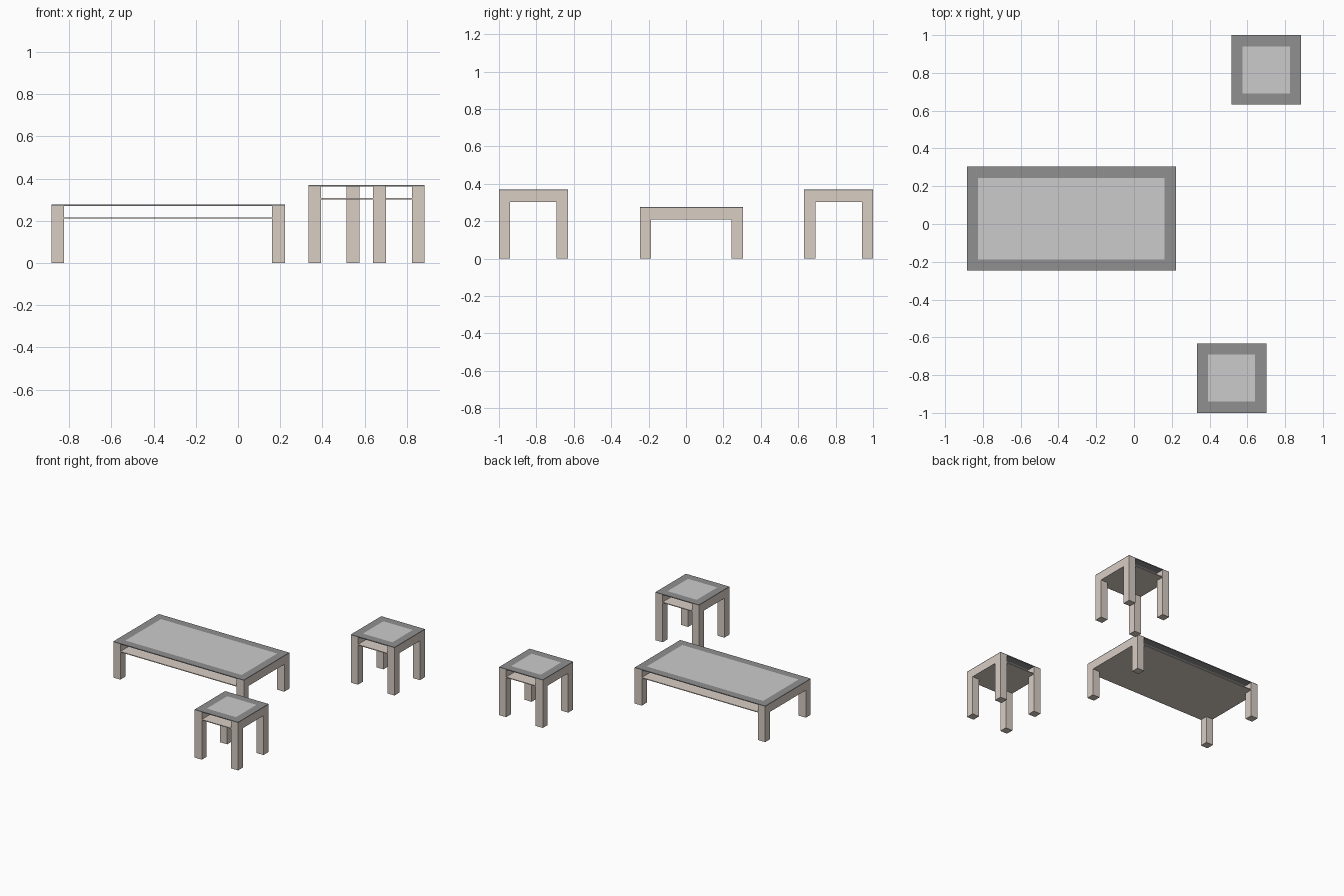
import bpy, bmesh

if "Cube" in bpy.data.objects:
    bpy.data.objects.remove(bpy.data.objects["Cube"])

W = 0.06     # leg and border width
T = 0.006    # sheet thickness of shelf and top


def material(name, rgb):
    m = bpy.data.materials.new(name)
    m.diffuse_color = (*rgb, 1)
    m.use_nodes = True
    m.node_tree.nodes["Principled BSDF"].inputs["Base Color"].default_value = m.diffuse_color
    return m


WOOD = material("wood", (0.69, 0.61, 0.55))
DARK = material("dark_border", (0.28, 0.28, 0.28))
GLASS = material("glass", (0.69, 0.69, 0.69))


def finish(name, bm, mat):
    bmesh.ops.recalc_face_normals(bm, faces=bm.faces)
    me = bpy.data.meshes.new(name)
    bm.to_mesh(me)
    bm.free()
    me.materials.append(mat)
    ob = bpy.data.objects.new(name, me)
    bpy.context.collection.objects.link(ob)


def box(name, x0, x1, y0, y1, z0, z1, mat):
    bm = bmesh.new()
    for v in bmesh.ops.create_cube(bm, size=1)["verts"]:
        v.co = (x1 if v.co.x > 0 else x0, y1 if v.co.y > 0 else y0,
                z1 if v.co.z > 0 else z0)
    finish(name, bm, mat)


def arch(name, x, y0, y1, h, rail_z):
    # Inverted U: two legs joined by a rail, extruded along x
    profile = [(y0, 0), (y0 + W, 0), (y0 + W, rail_z), (y1 - W, rail_z),
               (y1 - W, 0), (y1, 0), (y1, h), (y0, h)]
    bm = bmesh.new()
    face = bm.faces.new([bm.verts.new((x, y, z)) for y, z in profile])
    ext = bmesh.ops.extrude_face_region(bm, geom=[face])["geom"]
    bmesh.ops.translate(bm, vec=(W, 0, 0),
                        verts=[g for g in ext if isinstance(g, bmesh.types.BMVert)])
    finish(name, bm, WOOD)


def border(name, x0, x1, y0, y1, z0, z1):
    # Flat rectangular ring with an open centre
    bm = bmesh.new()

    def loop(d, z):
        return [bm.verts.new((x, y, z)) for x, y in
                ((x0 + d, y0 + d), (x1 - d, y0 + d), (x1 - d, y1 - d), (x0 + d, y1 - d))]
    loops = [loop(0, z0), loop(0, z1), loop(W, z1), loop(W, z0)]
    for a, b in zip(loops, loops[1:] + loops[:1]):
        for i in range(4):
            j = (i + 1) % 4
            bm.faces.new((a[i], a[j], b[j], b[i]))
    finish(name, bm, DARK)


def table(name, x0, x1, y0, y1, h):
    top = h - T
    rail_z = h - 0.067
    arch(name + "_left_frame", x0, y0, y1, top, rail_z)
    arch(name + "_right_frame", x1 - W, y0, y1, top, rail_z)
    box(name + "_shelf", x0 + W, x1 - W, y0, y1, rail_z, rail_z + T, WOOD)
    border(name + "_top_border", x0, x1, y0, y1, top, h)
    box(name + "_glass", x0 + W, x1 - W, y0 + W, y1 - W, top, h, GLASS)


table("coffee_table", -0.885, 0.222, -0.247, 0.304, 0.277)
table("back_stool", 0.515, 0.885, 0.632, 1.0, 0.369)
table("front_stool", 0.333, 0.701, -1.0, -0.632, 0.369)
